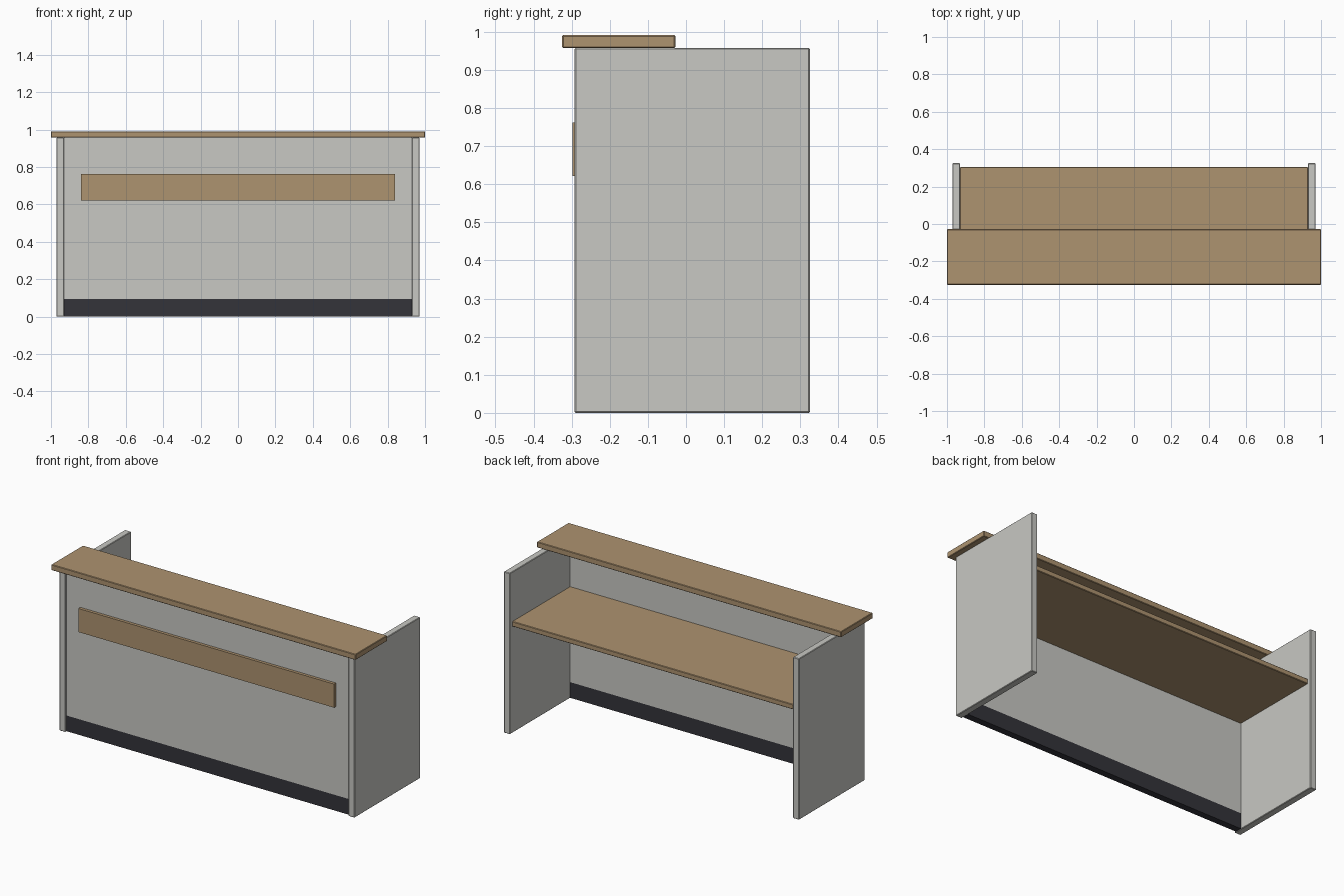
import bpy

cube = bpy.data.objects.get("Cube")
if cube:
    bpy.data.objects.remove(cube, do_unlink=True)


def material(name, color):
    m = bpy.data.materials.new(name)
    m.use_nodes = True
    m.diffuse_color = (*color, 1)
    m.node_tree.nodes["Principled BSDF"].inputs["Base Color"].default_value = (*color, 1)
    return m


grey = material("light grey laminate", (0.577, 0.577, 0.546))
wood = material("oak wood", (0.423, 0.292, 0.162))
dark = material("dark plinth", (0.034, 0.033, 0.042))


def box(name, x, y, z, mat, bevel=0):
    """Box from (min, max) ranges, with optional eased edges."""
    bpy.ops.mesh.primitive_cube_add(size=1, location=[sum(r) / 2 for r in (x, y, z)])
    ob = bpy.context.object
    ob.name = name
    ob.scale = [r[1] - r[0] for r in (x, y, z)]
    bpy.ops.object.transform_apply(location=False, rotation=False, scale=True)
    ob.data.materials.append(mat)
    if bevel:
        mod = ob.modifiers.new("eased edges", "BEVEL")
        mod.width = bevel
        mod.segments = 1
    return ob


SIDE_TOP = 0.957   # height of the carcass
INNER = 0.93       # inside face of the side panels
KICK = 0.095       # plinth height
PANEL_Y = (-0.28, -0.24)

# Side panels
for side, s in (("left", 1), ("right", -1)):
    box(side + "_side_panel", sorted((s * INNER, s * 0.97)), (-0.292, 0.325),
        (0, SIDE_TOP), grey, 0.003)

# Front panel, plinth below it and trim strip on it
box("front_panel", (-INNER, INNER), PANEL_Y, (KICK, SIDE_TOP), grey)
box("kick_plinth", (-INNER, INNER), PANEL_Y, (0.002, KICK), dark)
box("front_trim_strip", (-0.84, 0.84), (-0.298, PANEL_Y[0]), (0.622, 0.762), wood)

# Raised counter top and lower desk
box("counter_top", (-1, 1), (-0.325, -0.028), (SIDE_TOP, 0.991), wood, 0.003)
box("work_desk", (-INNER, INNER), (PANEL_Y[1], 0.305), (0.634, 0.664), wood, 0.003)
